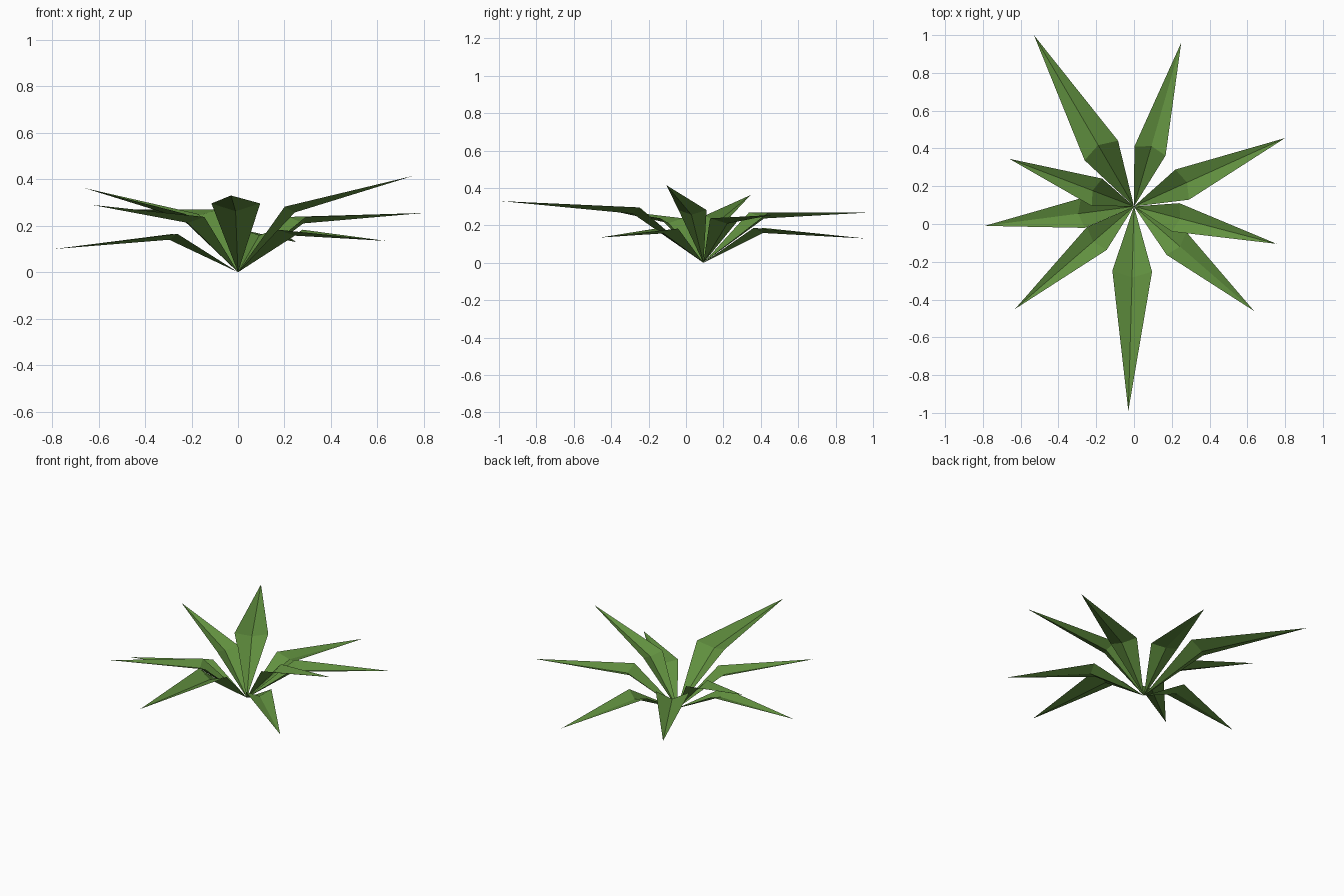
import bpy
from mathutils import Vector

if "Cube" in bpy.data.objects:
    bpy.data.objects.remove(bpy.data.objects["Cube"])

ROOT = Vector((0.0, 0.093, 0.0))

green = bpy.data.materials.new("leaf_green")
green.diffuse_color = (0.12, 0.28, 0.05, 1)
green.use_nodes = True
green.node_tree.nodes["Principled BSDF"].inputs["Base Color"].default_value = green.diffuse_color


def leaf(name, tip, reach, width, height):
    """Folded blade: rises from the root to a wide bend, then tapers to the tip."""
    tip = Vector(tip)
    out = Vector((tip.x - ROOT.x, tip.y - ROOT.y, 0)).normalized()
    side = Vector((-out.y, out.x, 0)) * width / 2
    bend = ROOT + out * reach + Vector((0, 0, height))
    # the central crease sits lower and further out than the two edges
    crease = bend + out * 0.16 * width - Vector((0, 0, 0.16 * width))
    verts = [ROOT, bend - side, crease, bend + side, tip]
    faces = [(0, 1, 2), (0, 2, 3), (1, 4, 2), (2, 4, 3)]
    mesh = bpy.data.meshes.new(name)
    mesh.from_pydata(verts, [], faces)
    mesh.materials.append(green)
    obj = bpy.data.objects.new(name, mesh)
    bpy.context.collection.objects.link(obj)


# tip position, bend distance from root, bend width, bend height
LEAVES = [
    ((-0.53, 1.00, 0.27), 0.343, 0.205, 0.27),
    ((0.25, 0.96, 0.13), 0.305, 0.172, 0.187),
    ((0.80, 0.455, 0.255), 0.28, 0.175, 0.238),
    ((0.755, -0.105, 0.415), 0.228, 0.155, 0.282),
    ((0.635, -0.46, 0.135), 0.298, 0.16, 0.183),
    ((-0.03, -0.99, 0.33), 0.343, 0.21, 0.296),
    ((-0.63, -0.45, 0.29), 0.26, 0.16, 0.238),
    ((-0.79, -0.01, 0.10), 0.273, 0.158, 0.165),
    ((-0.66, 0.345, 0.362), 0.21, 0.155, 0.25),
]
for i, spec in enumerate(LEAVES):
    leaf(f"leaf_{i + 1}", *spec)
